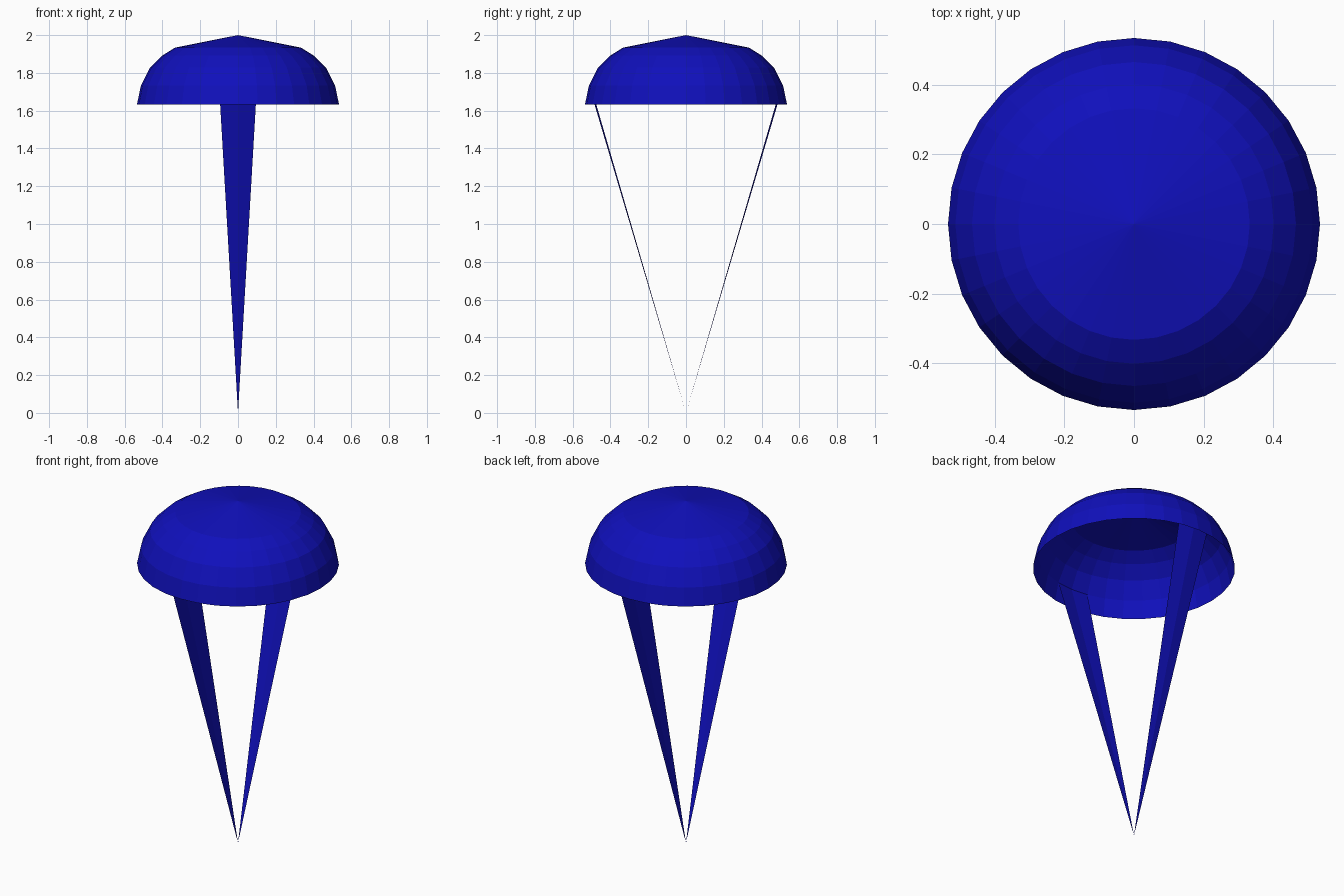
import bpy, bmesh, math
from mathutils import Vector

if "Cube" in bpy.data.objects:
    bpy.data.objects.remove(bpy.data.objects["Cube"])

SIDES = 32
# dome profile (radius, height), rim to top; the cap closes to the apex
PROFILE = [(0.535, 1.632), (0.514, 1.733), (0.466, 1.828), (0.402, 1.891), (0.333, 1.934)]
APEX = (0, 0, 2.0)

blue = bpy.data.materials.new("deep blue")
blue.diffuse_color = (0.005, 0.005, 0.5, 1)
blue.use_nodes = True
blue.node_tree.nodes["Principled BSDF"].inputs["Base Color"].default_value = blue.diffuse_color


def ring_point(r, z, i):
    a = 2 * math.pi * i / SIDES
    return Vector((r * math.cos(a), r * math.sin(a), z))


def finish(bm, name):
    me = bpy.data.meshes.new(name)
    bm.to_mesh(me)
    bm.free()
    me.materials.append(blue)
    ob = bpy.data.objects.new(name, me)
    bpy.context.collection.objects.link(ob)
    return ob


# hollow domed head, open underneath
bm = bmesh.new()
rings = [[bm.verts.new(ring_point(r, z, i)) for i in range(SIDES)] for r, z in PROFILE]
top = bm.verts.new(APEX)
for i in range(SIDES):
    j = (i + 1) % SIDES
    for lo, hi in zip(rings, rings[1:]):
        bm.faces.new((lo[i], lo[j], hi[j], hi[i]))
    bm.faces.new((rings[-1][i], rings[-1][j], top))
finish(bm, "dome_head")

# two folded prongs: each spans two head facets and tapers to the tip
for name, mid in (("back_prong", SIDES // 4), ("front_prong", 3 * SIDES // 4)):
    bm = bmesh.new()
    tip = bm.verts.new((0, 0, 0))
    edge = [bm.verts.new(ring_point(*PROFILE[1], mid + k)) for k in (-1, 0, 1)]
    for a, b in zip(edge, edge[1:]):
        bm.faces.new((tip, b, a))
    bmesh.ops.reverse_faces(bm, faces=bm.faces[:])
    finish(bm, name)
